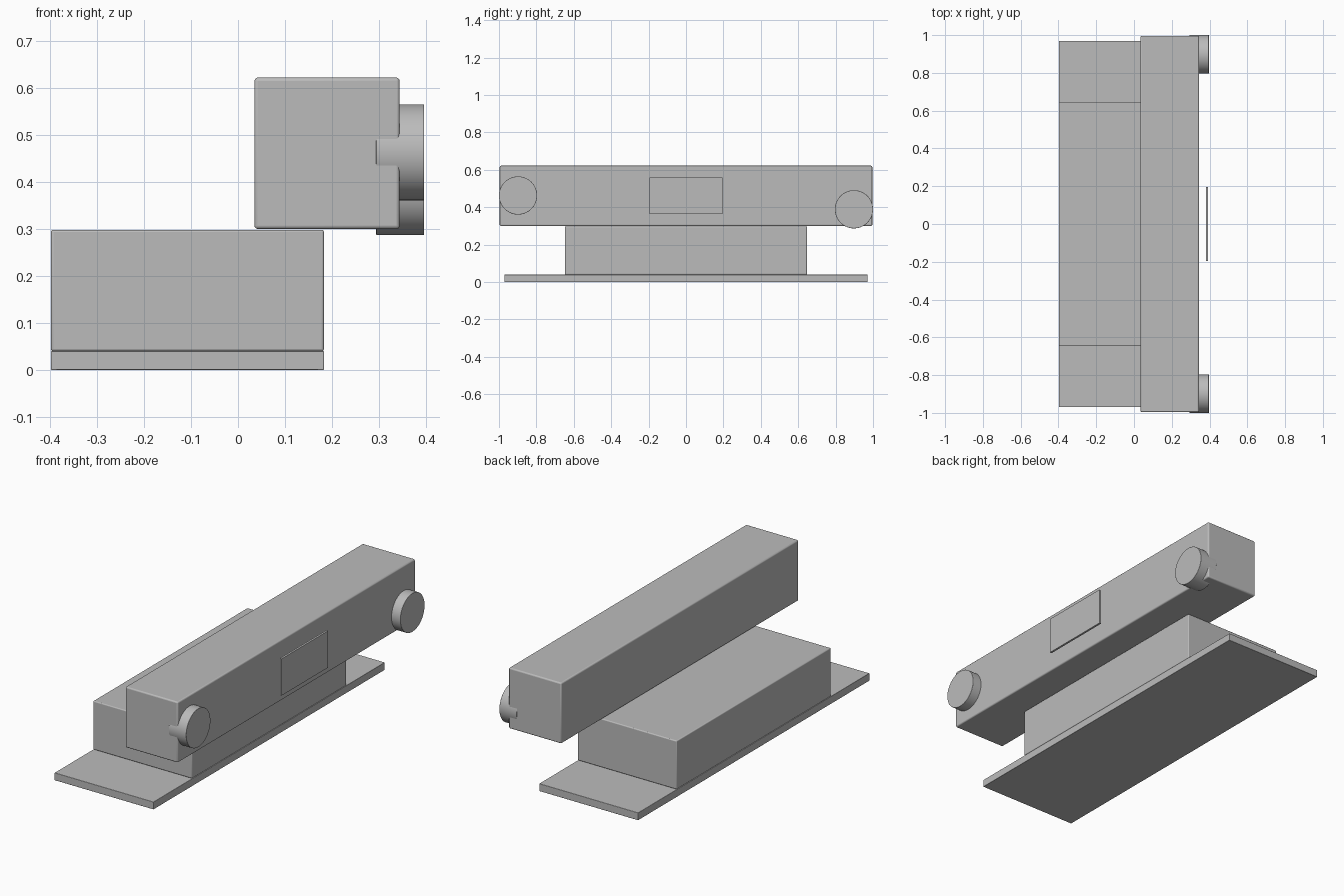
import bpy
import math

cube = bpy.data.objects.get("Cube")
if cube:
    bpy.data.objects.remove(cube, do_unlink=True)

# Single plain grey finish
grey = bpy.data.materials.new("plain_grey")
grey.use_nodes = True
COLOUR = (0.5, 0.5, 0.5, 1)
grey.diffuse_color = COLOUR
grey.node_tree.nodes["Principled BSDF"].inputs["Base Color"].default_value = COLOUR


def finish(obj, name, bevel):
    """Name the part, colour it and soften its edges."""
    obj.name = name
    obj.data.materials.append(grey)
    if bevel:
        mod = obj.modifiers.new("soft_edges", 'BEVEL')
        mod.width = bevel
        mod.segments = 3
        mod.limit_method = 'ANGLE'
        mod.angle_limit = math.radians(40)
    bpy.ops.object.shade_smooth_by_angle(angle=math.radians(35))
    return obj


def box(name, xs, ys, zs, bevel=0.0):
    """Box spanning the given ranges."""
    spans = (xs, ys, zs)
    bpy.ops.mesh.primitive_cube_add(size=1, location=[(a + b) / 2 for a, b in spans])
    obj = bpy.context.object
    obj.scale = [b - a for a, b in spans]
    bpy.ops.object.transform_apply(location=False, rotation=False, scale=True)
    return finish(obj, name, bevel)


def knob(name, y, z):
    """Round disc facing +x, sunk partly into the upper housing."""
    bpy.ops.mesh.primitive_cylinder_add(vertices=64, radius=0.102, depth=0.102,
                                        location=(0.345, y, z),
                                        rotation=(0, math.pi / 2, 0))
    return finish(bpy.context.object, name, 0.0015)


# Stand: wide foot plate with a block on it
box("foot_plate", (-0.398, 0.183), (-0.97, 0.97), (0, 0.04), 0.002)
box("lower_block", (-0.398, 0.183), (-0.647, 0.647), (0.04, 0.298), 0.005)

# Overhanging long housing
box("upper_housing", (0.035, 0.344), (-0.996, 0.996), (0.3, 0.622), 0.007)

# Staggered end knobs and the thin panel in front of the housing
knob("front_knob", -0.898, 0.463)
knob("rear_knob", 0.898, 0.389)
box("display_panel", (0.382, 0.393), (-0.195, 0.195), (0.365, 0.56))
